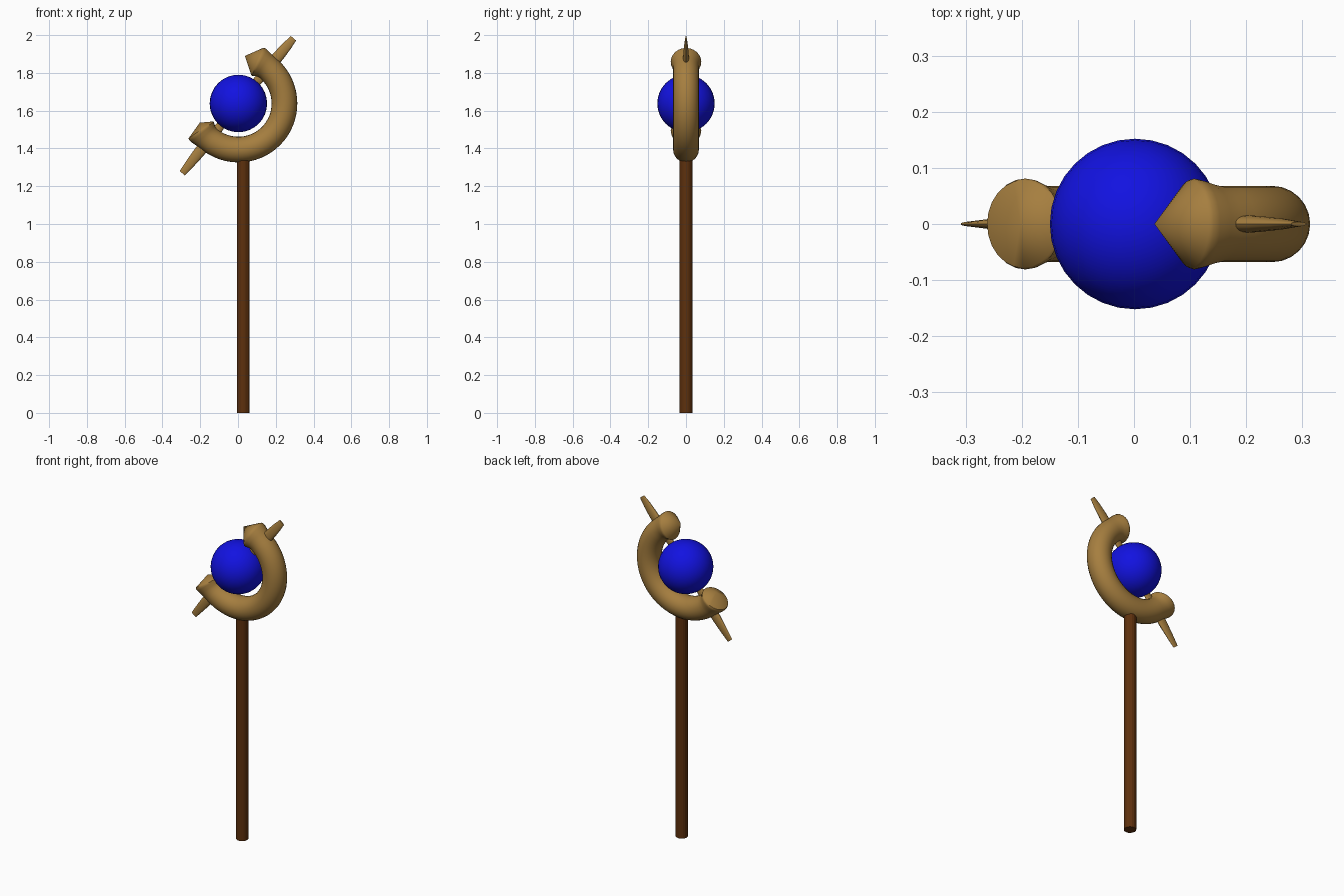
import bpy, bmesh, math
from mathutils import Vector

if "Cube" in bpy.data.objects:
    bpy.data.objects.remove(bpy.data.objects["Cube"])

CENTRE = Vector((0.002, 0, 1.638))   # shared centre of orb and crescent
RING_R = 0.244


def material(name, rgb):
    m = bpy.data.materials.new(name)
    m.diffuse_color = (*rgb, 1)
    m.use_nodes = True
    m.node_tree.nodes["Principled BSDF"].inputs["Base Color"].default_value = m.diffuse_color
    return m


wood = material("dark_wood", (0.11, 0.03, 0.004))
gold = material("old_gold", (0.38, 0.21, 0.05))
blue = material("blue_gem", (0.006, 0.006, 0.75))


def axes(deg):
    """Radial and clockwise tangent directions in the front plane."""
    a = math.radians(deg)
    return (Vector((math.cos(a), 0, math.sin(a))),
            Vector((math.sin(a), 0, -math.cos(a))))


def oval(centre, u, v, n):
    return [centre + u * math.cos(2 * math.pi * i / n) + v * math.sin(2 * math.pi * i / n)
            for i in range(n)]


def loft(name, rings, mat, apexes=None):
    """Skin a list of rings; close the ends with cones or flat caps."""
    bm = bmesh.new()
    loops = [[bm.verts.new(p) for p in r] for r in rings]
    n = len(loops[0])
    for a, b in zip(loops, loops[1:]):
        for i in range(n):
            bm.faces.new((a[i], a[(i + 1) % n], b[(i + 1) % n], b[i]))
    for k, end in enumerate((loops[0], loops[-1])):
        if apexes:
            tip = bm.verts.new(apexes[k])
            for i in range(n):
                bm.faces.new((end[i], end[(i + 1) % n], tip))
        else:
            bm.faces.new(end)
    bmesh.ops.recalc_face_normals(bm, faces=bm.faces)
    me = bpy.data.meshes.new(name)
    bm.to_mesh(me)
    bm.free()
    ob = bpy.data.objects.new(name, me)
    bpy.context.collection.objects.link(ob)
    me.materials.append(mat)
    smooth(ob, 40)
    return ob


def smooth(ob, deg):
    bpy.ops.object.select_all(action='DESELECT')
    ob.select_set(True)
    bpy.context.view_layer.objects.active = ob
    bpy.ops.object.shade_smooth_by_angle(angle=math.radians(deg))


# staff
bpy.ops.mesh.primitive_cylinder_add(vertices=16, radius=0.034, depth=1.37,
                                    location=(0.028, 0, 0.685))
staff = bpy.context.object
staff.name = "staff"
staff.data.materials.append(wood)

# orb
bpy.ops.mesh.primitive_uv_sphere_add(segments=32, ring_count=16, radius=0.152, location=CENTRE)
orb = bpy.context.object
orb.name = "orb"
orb.data.materials.append(blue)
smooth(orb, 40)

# crescent: flared tube sweeping clockwise, pointed at both ends
START, SWEEP = 66, 211
flare = [(0, 0.078), (1.5, 0.081), (4, 0.079), (9, 0.072), (14, 0.068)]
steps = flare + [(14 + (SWEEP - 28) * i / 32, 0.068) for i in range(1, 32)]
steps += [(SWEEP - a, r) for a, r in reversed(flare)]
rings = []
for off, r in steps:
    rad, _ = axes(START - off)
    rings.append(oval(CENTRE + rad * RING_R, rad * r, Vector((0, r, 0)), 24))
r0, t0 = axes(START)
r1, t1 = axes(START - SWEEP)
loft("crescent", rings, gold,
     (CENTRE + r0 * RING_R - t0 * 0.071,
      CENTRE + r1 * (RING_R - 0.018) + t1 * 0.034))

# spikes: flattened blades through the crescent, (radius, half width, half depth)
for name, deg, tip in (("upper_spike", 49.8, 0.452), ("lower_spike", 231.2, 0.474)):
    rad, tan = axes(deg)
    profile = [(0.14, 0.022, 0.009), (0.20, 0.028, 0.014), (0.27, 0.031, 0.016),
               (0.34, 0.029, 0.0145), (0.40, 0.025, 0.010), (tip, 0.018, 0.004)]
    loft(name, [oval(CENTRE + rad * d, tan * w, Vector((0, h, 0)), 16)
                for d, w, h in profile], gold)
